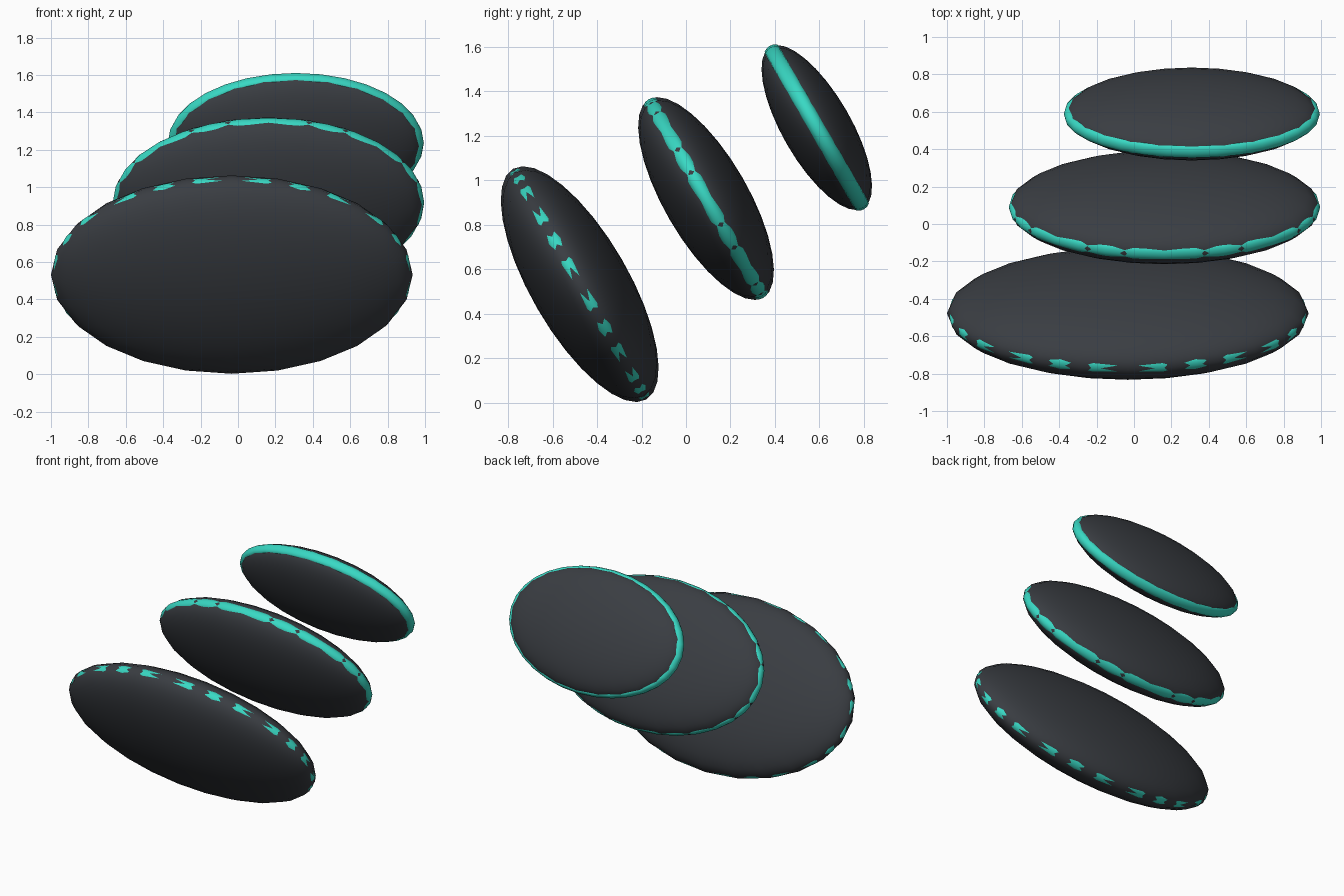
import bpy, math
from mathutils import Vector

if "Cube" in bpy.data.objects:
    bpy.data.objects.remove(bpy.data.objects["Cube"])


def material(name, rgb):
    m = bpy.data.materials.new(name)
    m.diffuse_color = (*rgb, 1)
    m.use_nodes = True
    m.node_tree.nodes["Principled BSDF"].inputs["Base Color"].default_value = m.diffuse_color
    return m


dark = material("charcoal", (0.042, 0.047, 0.055))
teal = material("teal", (0.04, 0.69, 0.55))

TILT = math.radians(120)
AX, AY, AZ = 0.967, 0.599, 0.22      # half sizes of the largest pebble


def finish(name, mat, centre, scale):
    ob = bpy.context.object
    ob.name = name
    ob.data.materials.append(mat)
    ob.scale = scale
    ob.rotation_euler = (TILT, 0, 0)
    ob.location = centre
    for p in ob.data.polygons:
        p.use_smooth = True


# Three tilted flat pebbles, each with a ring buried in its rim
pebbles = [
    ("large", (-0.033, -0.478, 0.533), 1.0),
    ("middle", (0.163, 0.09, 0.918), 0.86),
    ("small", (0.309, 0.588, 1.237), 0.70),
]
for label, centre, s in pebbles:
    # pebble body
    bpy.ops.mesh.primitive_uv_sphere_add(segments=24, ring_count=16, radius=1)
    finish(label + "_pebble", dark, Vector(centre), (AX * s, AY * s, AZ * s))

    # rim ring: same thickness on every pebble, so it shows more on smaller ones
    minor = 0.038 / s
    bpy.ops.mesh.primitive_torus_add(major_segments=32, minor_segments=12,
                                     major_radius=0.957, minor_radius=minor)
    finish(label + "_rim_ring", teal, Vector(centre),
           (AX * s, AY * s, 0.037 / minor))
